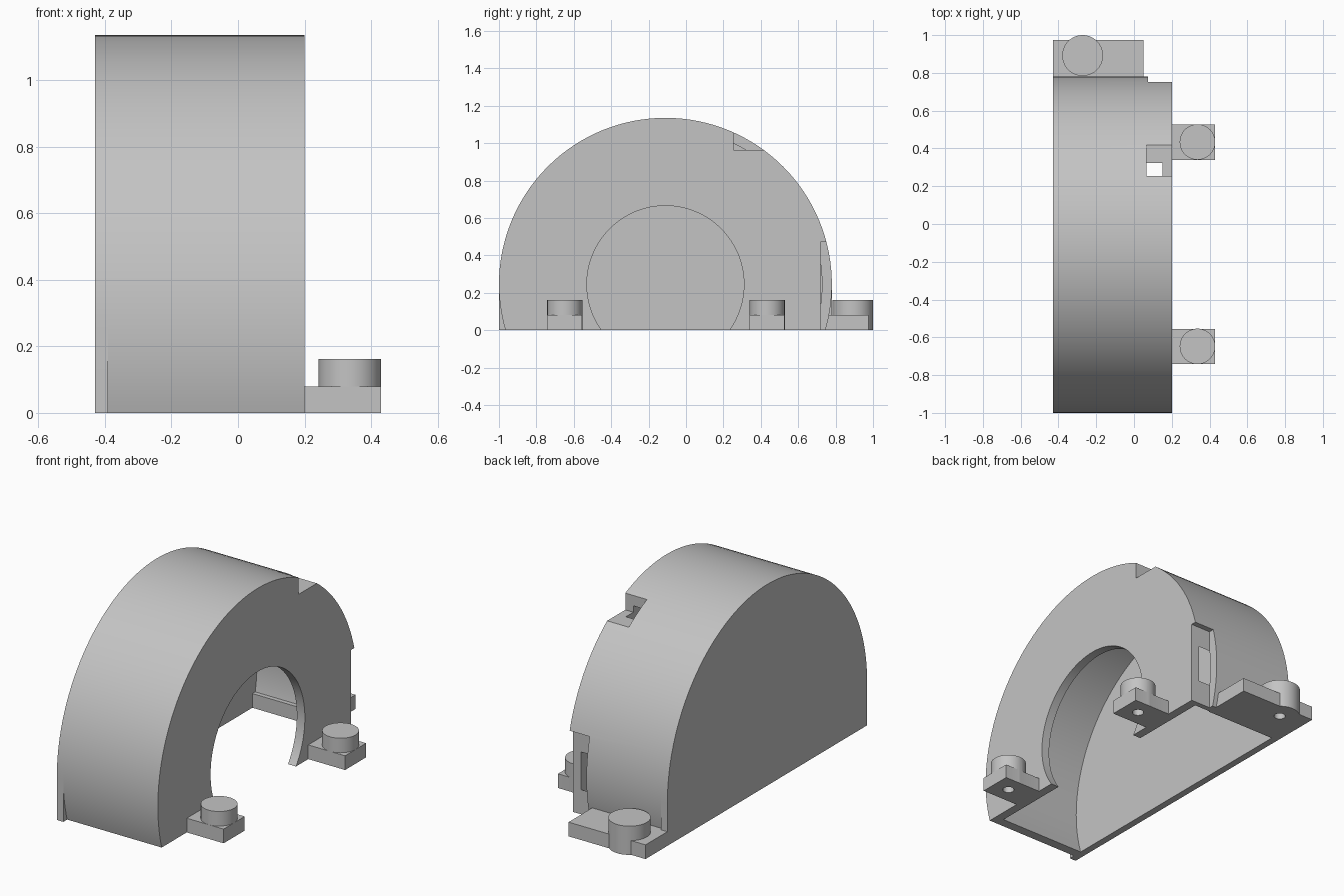
import bpy, bmesh, math
from mathutils import Matrix

cube = bpy.data.objects.get("Cube")
if cube:
    bpy.data.objects.remove(cube, do_unlink=True)

grey = bpy.data.materials.new("plain grey")
grey.use_nodes = True
GREY = (0.55, 0.55, 0.55, 1)
grey.diffuse_color = GREY
grey.node_tree.nodes["Principled BSDF"].inputs["Base Color"].default_value = GREY

CY, CZ = -0.11, 0.245                       # drum axis
R_OUT, R_IN, R_HOLE = 0.89, 0.837, 0.42
X_BACK, X_PLATE, X_CAVITY, X_FACE = -0.43, -0.39, 0.15, 0.2
STEP = math.pi / 64


def finish(bm, name):
    bmesh.ops.recalc_face_normals(bm, faces=bm.faces)
    mesh = bpy.data.meshes.new(name)
    bm.to_mesh(mesh)
    bm.free()
    mesh.materials.append(grey)
    ob = bpy.data.objects.new(name, mesh)
    bpy.context.collection.objects.link(ob)
    return ob


def prism(name, outline, x0, x1):
    """Extrude a (y, z) outline along x."""
    bm = bmesh.new()
    face = bm.faces.new([bm.verts.new((x0, y, z)) for y, z in outline])
    new = bmesh.ops.extrude_face_region(bm, geom=[face])["geom"]
    bmesh.ops.translate(bm, vec=(x1 - x0, 0, 0),
                        verts=[v for v in new if isinstance(v, bmesh.types.BMVert)])
    return finish(bm, name)


def box(name, x, y, z):
    return prism(name, [(y[0], z[0]), (y[1], z[0]), (y[1], z[1]), (y[0], z[1])], *x)


def post(name, x, y, radius, z0, z1):
    bm = bmesh.new()
    bmesh.ops.create_cone(bm, cap_ends=True, segments=64, radius1=radius, radius2=radius,
                          depth=z1 - z0, matrix=Matrix.Translation((x, y, (z0 + z1) / 2)))
    return finish(bm, name)


def arc(radius, first, last):
    return [(CY + radius * math.cos(k * STEP), CZ + radius * math.sin(k * STEP))
            for k in range(first, last + 1)]


def drum_outline(radius, floor=0.0):
    """Arc cut off by the ground, optionally carried straight down below it."""
    half = math.sqrt(radius ** 2 - CZ ** 2)
    points = [(CY + half, 0)] + arc(radius, -5, 69) + [(CY - half, 0)]
    if floor < 0:
        points += [(CY - half, floor), (CY + half, floor)]
    return points


def boolean(ob, other, operation="DIFFERENCE"):
    mod = ob.modifiers.new("boolean", "BOOLEAN")
    mod.operation, mod.solver, mod.object = operation, "EXACT", other
    bpy.context.view_layer.objects.active = ob
    bpy.ops.object.modifier_apply(modifier=mod.name)
    bpy.data.objects.remove(other, do_unlink=True)


# Hollow half drum with an open bottom and a round opening in its face
drum = prism("drum_shell", drum_outline(R_OUT), X_PLATE, X_FACE)
boolean(drum, prism("cavity", drum_outline(R_IN, -0.1), X_PLATE - 0.1, X_CAVITY))
boolean(drum, prism("opening", arc(R_HOLE, 0, 127), 0, 0.4))

# Notches at the top and at the back of the rim
boolean(drum, box("top_notch", (0.065, 0.4), (0.255, 0.7), (0.962, 1.4)))
boolean(drum, box("back_notch", (0.075, 0.4), (0.72, 1.2), (-0.2, 0.47)))

# Closing plate with straight lower sides
plate = prism("closing_plate",
              [(CY + R_OUT, 0)] + arc(R_OUT, 0, 64) + [(CY - R_OUT, 0)], X_BACK, X_PLATE)
parts = [drum, plate]

# Mounting tabs, each with a round boss and a blind screw hole underneath
tabs = [
    ("front_tab", (0.19, 0.43), (-0.742, -0.555), (0.336, -0.648), 0.094),
    ("middle_tab", (0.19, 0.43), (0.34, 0.527), (0.336, 0.434), 0.094),
    ("back_tab", (X_BACK, 0.05), (0.685, 0.975), (-0.272, 0.892), 0.108),
]
for name, xs, ys, (px, py), radius in tabs:
    tab = box(name, xs, ys, (0, 0.08))
    boolean(tab, post("boss", px, py, radius, 0, 0.162), "UNION")
    boolean(tab, post("screw_hole", px, py, 0.03, -0.1, 0.12))
    parts.append(tab)

# Smooth curved walls, crisp edges
bpy.ops.object.select_all(action="DESELECT")
for ob in parts:
    ob.select_set(True)
bpy.context.view_layer.objects.active = drum
bpy.ops.object.shade_smooth_by_angle(angle=math.radians(30))
